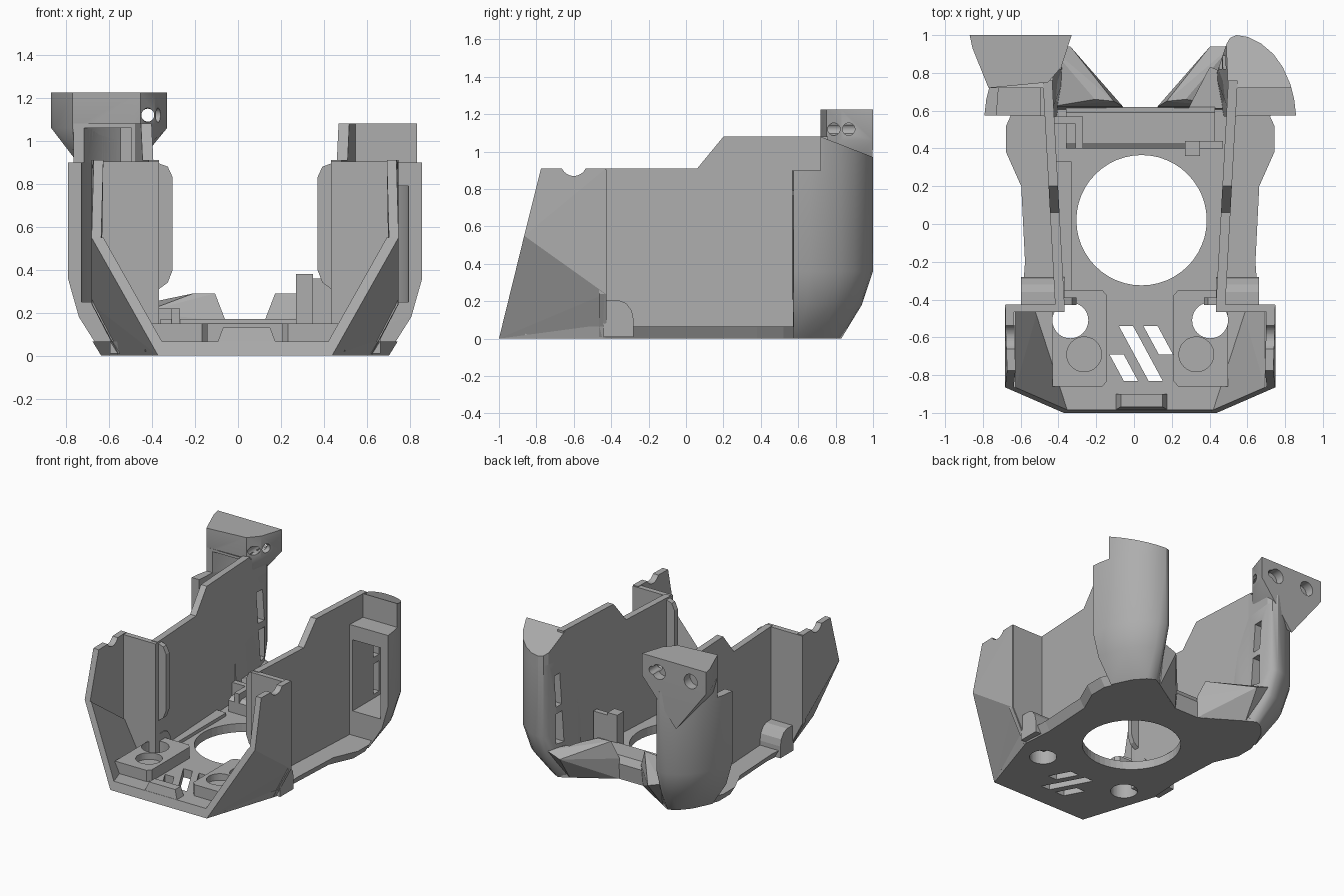
import bpy, bmesh, math
from mathutils import Vector

cube = bpy.data.objects.get("Cube")
if cube:
    bpy.data.objects.remove(cube, do_unlink=True)

CENTRE = 0.033  # mirror plane of the paired parts

grey = bpy.data.materials.new("plain grey")
grey.use_nodes = True
grey.diffuse_color = (0.42, 0.42, 0.42, 1)
for node in grey.node_tree.nodes:
    if node.type == "BSDF_PRINCIPLED":
        node.inputs["Base Color"].default_value = (0.42, 0.42, 0.42, 1)


def finish(name, bm, side):
    """Place a part; side is 1 or -1 for paired parts, 0 for single ones."""
    if side:
        for v in bm.verts:
            v.co.x = CENTRE + side * v.co.x
    bmesh.ops.recalc_face_normals(bm, faces=bm.faces[:])
    mesh = bpy.data.meshes.new(name)
    bm.to_mesh(mesh)
    bm.free()
    mesh.materials.append(grey)
    obj = bpy.data.objects.new(name, mesh)
    bpy.context.scene.collection.objects.link(obj)
    return obj


def prism(name, pts, lo, hi, axis="z", side=0, shape=None):
    """Extrude a closed profile along an axis; shape may adjust each point."""
    def at(p, t):
        return {"x": (t, p[0], p[1]), "y": (p[0], t, p[1]), "z": (p[0], p[1], t)}[axis]
    bm = bmesh.new()
    rings = [[bm.verts.new(at(p, t)) for p in pts] for t in (lo, hi)]
    for ring in rings:
        bm.faces.new(ring)
    for i in range(len(pts)):
        j = (i + 1) % len(pts)
        bm.faces.new((rings[0][i], rings[0][j], rings[1][j], rings[1][i]))
    if shape:
        for v in bm.verts:
            shape(v.co)
    return finish(name, bm, side)


def box(name, x0, x1, y0, y1, z0, z1, side=0):
    return prism(name, [(x0, y0), (x1, y0), (x1, y1), (x0, y1)], z0, z1, "z", side)


def disc(name, a, b, r, lo, hi, axis="z", side=0):
    ring = [i * math.tau / 48 for i in range(48)]
    return prism(name, [(a + r * math.cos(t), b + r * math.sin(t)) for t in ring],
                 lo, hi, axis, side)


def hull(name, pts, side=0):
    bm = bmesh.new()
    for p in pts:
        bm.verts.new(p)
    bmesh.ops.convex_hull(bm, input=bm.verts[:])
    bmesh.ops.delete(bm, geom=[v for v in bm.verts if not v.link_faces], context="VERTS")
    bmesh.ops.dissolve_limit(bm, angle_limit=0.02, verts=bm.verts[:], edges=bm.edges[:])
    return finish(name, bm, side)


def cut(obj, cutters):
    for c in cutters:
        c.hide_render = True
        mod = obj.modifiers.new("cut", "BOOLEAN")
        mod.operation, mod.solver, mod.object = "DIFFERENCE", "EXACT", c
    bpy.context.view_layer.update()
    graph = bpy.context.evaluated_depsgraph_get()
    mesh = bpy.data.meshes.new_from_object(obj.evaluated_get(graph))
    obj.modifiers.clear()
    obj.data = mesh


def discard(objs):
    for o in objs:
        bpy.data.objects.remove(o, do_unlink=True)


def smooth(obj):
    bpy.ops.object.select_all(action="DESELECT")
    obj.select_set(True)
    bpy.context.view_layer.objects.active = obj
    bpy.ops.object.shade_smooth_by_angle(angle=math.radians(32))


# Floor plate: half outline mirrored, flaring slightly towards its top
half = [(0.405, -1), (0.587, -0.44), (0.57, -0.2), (0.59, 0.2), (0.67, 0.38), (0.67, 0.52),
        (0.58, 0.72), (0.46, 0.83), (0.39, 0.79), (0.11, 0.61)]


def flare(co):
    if co.z > 0.05:
        co.y += 0.016 if co.y < -0.9 else 0
        co.x += math.copysign(0.04, co.x) if abs(co.x) > 0.5 else 0
    co.x += CENTRE


outline = half + [(-x, y) for x, y in reversed(half)]
floor = prism("floor_plate", outline, 0, 0.065, shape=flare)
holes = [disc("hole", 0.04, 0.02, 0.345, -1, 1)]
holes += [disc("hole", 0.37, -0.51, 0.095, -1, 1, side=s) for s in (1, -1)]

# Three slanted vents
for x, top, bottom in ((-0.13, -0.69, -0.83), (-0.08, -0.54, -0.83), (0.05, -0.54, -0.69)):
    run = (top - bottom) * 0.54
    holes.append(prism("vent", [(x, top), (x + 0.075, top), (x + 0.075 + run, bottom),
                                (x + run, bottom)], -1, 1))
cut(floor, holes)
discard(holes)

# Rear bar and front lip
prism("rear_bar", [(0.4, 0.01), (0.4, 0.15), (0.43, 0.17), (0.59, 0.17), (0.62, 0.12),
                   (0.61, 0.01)], -0.36, 0.43, "x")
hull("front_lip", [(x, y, z) for z, a, b, f in ((0.05, -0.1, 0.18, -0.985), (0.13, -0.07, 0.15, -0.968))
                   for x in (a, b) for y in (f, -0.9)])

# Outline of a rear column, and its narrower foot
column = [(0.48, 0.57), (0.465, 0.74), (0.455, 0.95), (0.475, 0.985), (0.51, 1), (0.57, 0.99),
          (0.64, 0.955), (0.705, 0.9), (0.755, 0.83), (0.795, 0.74), (0.815, 0.66), (0.825, 0.575)]
foot = [(0.44, 0.57), (0.40, 0.78), (0.46, 0.83), (0.52, 0.80), (0.59, 0.72), (0.66, 0.575)]
cavity = [(0.53, 0.4), (0.53, 0.91), (0.58, 0.93), (0.68, 0.85), (0.75, 0.72), (0.775, 0.4)]

for s in (1, -1):
    tag = "left_" if s > 0 else "right_"

    # Long inner wall with a stepped top, angled outwards to the rear
    def splay(co):
        co.x += 0.055 * (co.y + 0.44)
    prism(tag + "side_wall", [(-0.44, 0.01), (0.76, 0.01), (0.76, 1.08), (0.2, 1.08),
                              (0.06, 0.91), (-0.44, 0.91)], 0.4, 0.45, "x", s, splay)

    # Step joining the wall to the front panel
    prism(tag + "wall_step", [(0.4, 0.01), (0.59, 0.01), (0.713, 0.24), (0.713, 0.905),
                              (0.4, 0.905)], -0.465, -0.425, "y", s)
    tab = [(0.415, 0.3), (0.36, 0.34), (0.337, 0.4), (0.337, 0.83), (0.36, 0.88), (0.415, 0.9)]
    prism(tag + "wall_tab", tab, -0.43, -0.39, "y", s)

    # Front panel: upright part with a round notch, slanted part below
    upper = [(0.715, -0.865, 0.55), (0.705, -0.775, 0.91), (0.715, -0.43, 0.91), (0.715, -0.43, 0.24)]
    lower = [(0.405, -1, 0), (0.715, -0.865, 0.55), (0.715, -0.43, 0.24), (0.59, -0.43, 0)]
    panel = hull(tag + "front_panel", upper + [(x - 0.045, y, z) for x, y, z in upper], s)
    notch = [disc("notch", -0.6, 0.94, 0.07, 0.3, 1, "x", s)]
    cut(panel, notch)
    discard(notch)
    hull(tag + "slanted_panel", lower + [(x - 0.055, y, z) for x, y, z in lower], s)

    # Rounded cover at the foot of the step
    prism(tag + "foot_cover", [(-0.44, 0.01), (-0.44, 0.205), (-0.36, 0.205), (-0.32, 0.19),
                               (-0.29, 0.15), (-0.28, 0.1), (-0.28, 0.01)], 0.4, 0.63, "x", s)

    # Raised pad with a through hole and a shallow round pocket
    pad = prism(tag + "pad", [(0.2, -0.86), (0.465, -0.86), (0.465, -0.38), (0.44, -0.35),
                              (0.2, -0.35), (0.175, -0.38), (0.175, -0.83)], 0.02, 0.15, "z", s)
    pockets = [disc("hole", 0.37, -0.51, 0.095, -1, 1, side=s),
               disc("pocket", 0.297, -0.69, 0.092, 0.1, 1, side=s)]
    cut(pad, pockets)
    discard(pockets)

    # Hollow rear column with two slots in its inner side
    low = [(x, y, 0) for x, y in foot]
    for z, k in ((0.18, 0.86), (0.36, 1), (0.9, 1)):
        low += [(0.46 + (x - 0.46) * k, 0.57 + (y - 0.57) * k, z) for x, y in column]
    plan = [(0.465, 0.72)] + column[1:10] + [(0.8, 0.72)]
    high = [(x, y, z) for x, y in plan for z in (0.88, 1.08 - 0.39 * max(0, y - 0.72))]
    lower_column = hull(tag + "column", low, s)
    upper_column = hull(tag + "column_top", high, s)
    tools = [prism("cavity", cavity, 0.25, 0.79 if s > 0 else 1.06, "z", s)]
    tools += [box("slot", 0.3, 0.6, 0.82, 0.89, z, z + 0.23, s) for z in (0.28, 0.56)]
    cut(lower_column, tools)
    if s < 0:
        cut(upper_column, tools[:1])
    smooth(lower_column)
    smooth(upper_column)

    # Wedge running from the rear bar to the column
    wedge = hull(tag + "rear_wedge", [(0.1, 0.61, 0), (0.09, 0.62, 0.16), (0.14, 0.65, 0.29),
                                      (0.24, 0.66, 0.29), (0.37, 0.94, 0.2), (0.48, 0.94, 0.24),
                                      (0.39, 0.79, 0), (0.48, 0.6, 0.02), (0.48, 0.62, 0.2)], s)
    recess = [hull("recess", [(x, y, z) for x, y in ((0.24, 0.58), (0.37, 0.83), (0.44, 0.8),
                                                     (0.44, 0.58)) for z in (0.12, 0.5)], s)]
    cut(wedge, recess)
    discard(recess)

    # Flared head on the right column, with screw holes
    if s < 0:
        top = [(-0.87, 1), (-0.33, 1), (-0.385, 0.83), (-0.455, 0.75), (-0.77, 0.72),
               (-0.79, 0.83), (-0.855, 0.93)]
        head = hull("column_head", [(x, y, z) for x, y in top for z in (1.06, 1.225)] +
                    [(-0.61, 0.99, 0.72), (-0.76, 0.76, 0.95), (-0.44, 0.77, 0.96)])
        screws = [disc("bore", x, 1.12, 0.055, 0.93, 1.1, "y") for x in (-0.47, -0.74)]
        screws.append(disc("bore", -0.42, 1.12, 0.03, 0.6, 1.1, "y"))
        screws += [disc("bore", y, 1.12, 0.033, -0.44, -0.2, "x") for y in (0.79, 0.87)]
        cut(head, tools[:1] + screws)
        discard(screws)
        smooth(head)
    discard(tools)

# Small brackets beside the round opening
box("left_bracket", 0.27, 0.35, 0.36, 0.44, 0.05, 0.38)
box("left_bracket_arm", 0.34, 0.47, 0.4, 0.44, 0.05, 0.36)
box("right_bracket", -0.31, -0.27, 0.4, 0.57, 0.05, 0.22)
box("right_bracket_arm", -0.42, -0.28, 0.53, 0.57, 0.05, 0.22)
box("right_floor_rib", -0.41, -0.33, -0.38, 0.33, 0.05, 0.09)
